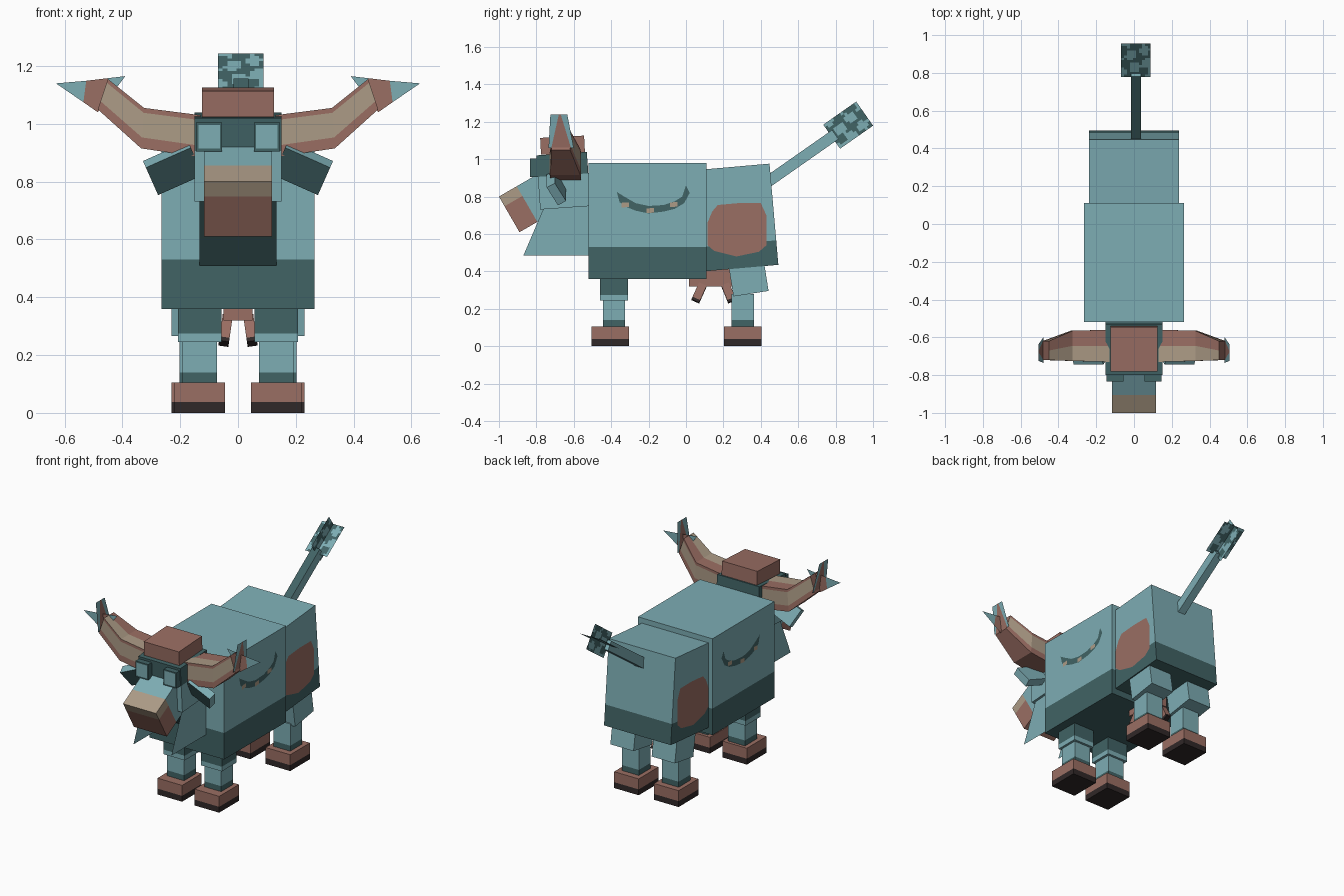
import bpy, bmesh, math
from mathutils import Euler, Matrix, Vector

if "Cube" in bpy.data.objects:
    bpy.data.objects.remove(bpy.data.objects["Cube"])


def srgb(r, g, b):
    return [((c / 255 + 0.055) / 1.055) ** 2.4 for c in (r, g, b)] + [1.0]


MATS = []
for label, rgb in (("light teal", (125, 173, 180)), ("dark teal", (65, 99, 101)),
                   ("reddish brown", (154, 110, 99)), ("horn tan", (172, 155, 134)),
                   ("hoof black", (48, 40, 40))):
    m = bpy.data.materials.new(label)
    m.diffuse_color = srgb(*rgb)
    m.use_nodes = True
    m.node_tree.nodes["Principled BSDF"].inputs["Base Color"].default_value = m.diffuse_color
    MATS.append(m)
LIGHT, DARK, BROWN, TAN, BLACK = range(5)


def finish(name, bm, loc=(0, 0, 0)):
    me = bpy.data.meshes.new(name)
    bm.to_mesh(me)
    bm.free()
    for m in MATS:
        me.materials.append(m)
    ob = bpy.data.objects.new(name, me)
    ob.location = loc
    bpy.context.collection.objects.link(ob)
    return ob


def block(name, center, size, rule=LIGHT, rot=(0, 0, 0), cuts=()):
    """Box with cut lines; rule(position, normal) picks a colour in box space."""
    bm = bmesh.new()
    bmesh.ops.create_cube(bm, size=1)
    bmesh.ops.scale(bm, vec=size, verts=bm.verts)
    for axis, value in cuts:
        normal = Vector((0, 0, 0))
        normal[axis] = 1
        bmesh.ops.bisect_plane(bm, geom=bm.verts[:] + bm.edges[:] + bm.faces[:],
                               plane_co=normal * value, plane_no=normal)
    bm.normal_update()
    for f in bm.faces:
        f.material_index = rule(f.calc_center_median(), f.normal) if callable(rule) else rule
    turn = Euler([math.radians(a) for a in rot]).to_matrix()
    bmesh.ops.rotate(bm, cent=(0, 0, 0), matrix=turn, verts=bm.verts)
    return finish(name, bm, center)


def plate(name, polys):
    """Flat sheet made of (colour, points) polygons."""
    bm = bmesh.new()
    for colour, pts in polys:
        bm.faces.new([bm.verts.new(p) for p in pts]).material_index = colour
    return finish(name, bm)


def below(level, low, high):
    return lambda c, n: low if c.z < level else high


# Torso: front block and tilted rump, both with a dark belly band
block("front_body", (0, -0.205, 0.67), (0.53, 0.63, 0.62), below(-0.14, DARK, LIGHT), cuts=[(2, -0.14)])
block("rump", (0, 0.246, 0.686), (0.475, 0.45, 0.543), below(-0.14, DARK, LIGHT), (5, 0, 0), [(2, -0.14)])

# Head, cap of hair and snout
block("head", (0, -0.655, 0.885), (0.3, 0.27, 0.29), below(0.03, LIGHT, DARK), (4, 0, 0), [(2, 0.03)])
block("hair_cap", (0, -0.66, 1.075), (0.25, 0.235, 0.09), BROWN, (3, 0, 0))


def snout_rule(c, n):
    if c.y > -0.03:
        return LIGHT
    return TAN if c.z > 0.05 else BROWN


block("snout", (0, -0.824, 0.775), (0.235, 0.28, 0.22), snout_rule, (30, 0, 0), [(1, -0.03), (2, 0.05)])

# Throat panel between the two dewlap fins
plate("throat", [(DARK, [(-0.134, -0.74, 0.74), (-0.134, -0.53, 0.51), (0.134, -0.53, 0.51), (0.134, -0.74, 0.74)])])

RIB_TOP = [(-0.37, 0.825), (-0.33, 0.80), (-0.27, 0.765), (-0.20, 0.75), (-0.12, 0.755),
           (-0.06, 0.775), (-0.02, 0.80), (0.0, 0.86)]
RIB_LOW = [(-0.355, 0.77), (-0.32, 0.745), (-0.27, 0.725), (-0.20, 0.71), (-0.12, 0.72),
           (-0.06, 0.735), (-0.01, 0.765), (0.02, 0.82)]

for s in (-1, 1):
    side = "right" if s > 0 else "left"

    # Dewlap fin
    plate(side + "_dewlap", [(LIGHT, [(s * 0.135, y, z) for y, z in
          ((-0.76, 0.74), (-0.87, 0.484), (-0.52, 0.484), (-0.52, 0.75))])])

    # Eye: dark box with a light front inset
    block(side + "_eye", (s * 0.1, -0.805, 0.955), (0.09, 0.06, 0.1),
          lambda c, n: LIGHT if n.y < -0.5 and abs(c.x) < 0.03 and abs(c.z) < 0.03 else DARK,
          cuts=[(0, -0.037), (0, 0.037), (2, -0.041), (2, 0.041)])

    # Ear drooping outward, dark inside
    block(side + "_ear", (s * 0.225, -0.693, 0.847), (0.17, 0.05, 0.12),
          lambda c, n: DARK if n.y < -0.5 else LIGHT, (30, s * 24, 0))

    # Horn: rings of (bottom xz, top xz, front y, back y), brown along the edges
    rings = [((0.13, 0.885), (0.13, 1.03), -0.73, -0.56),
             ((0.335, 0.915), (0.325, 1.055), -0.725, -0.565),
             ((0.485, 1.05), (0.45, 1.155), -0.72, -0.62)]
    bm = bmesh.new()
    loops = []
    for bot, top, y0, y1 in rings:
        b, t = Vector((s * bot[0], 0, bot[1])), Vector((s * top[0], 0, top[1]))
        pts = [(f, y0) for f in (0, 0.27, 0.88, 1)] + [(1, y0 + (y1 - y0) * 0.5)]
        pts += [(f, y1) for f in (1, 0.88, 0.27, 0)]
        loops.append([bm.verts.new(b.lerp(t, f) + Vector((0, y, 0))) for f, y in pts])
    tan_strips = (1, 3, 6)
    for a, b in zip(loops, loops[1:]):
        for i in range(9):
            j = (i + 1) % 9
            f = bm.faces.new((a[i], a[j], b[j], b[i]))
            f.material_index = TAN if i in tan_strips else BROWN
    for ring in (loops[0], loops[-1]):
        bm.faces.new(ring).material_index = BROWN
    bmesh.ops.recalc_face_normals(bm, faces=bm.faces)
    finish(side + "_horn", bm)

    # Horn tip: two crossing sheets
    def sheet(pts):
        return [(s * x, -0.67, z) for x, z in pts]
    plate(side + "_horn_tip_across", [
        (LIGHT, sheet([(0.63, 1.14), (0.525, 1.149), (0.535, 1.075)])),
        (BROWN, sheet([(0.535, 1.075), (0.525, 1.149), (0.45, 1.158), (0.446, 1.091), (0.485, 1.04)])),
        (LIGHT, sheet([(0.45, 1.158), (0.39, 1.165), (0.446, 1.091)]))])

    def upright(pts):
        return [(s * (0.48 + (z - 1.06) * 0.135), y, z) for y, z in pts]
    plate(side + "_horn_tip_upright", [
        (LIGHT, upright([(-0.725, 1.24), (-0.68, 1.24), (-0.72, 1.06), (-0.735, 1.06)])),
        (BROWN, upright([(-0.68, 1.24), (-0.67, 1.24), (-0.615, 1.06), (-0.72, 1.06)])),
        (LIGHT, upright([(-0.67, 1.24), (-0.635, 1.24), (-0.60, 1.06), (-0.615, 1.06)]))])

    # Curved flank marking with tan flecks
    x = s * 0.267
    strips = [(DARK, [(x, *RIB_TOP[i]), (x, *RIB_TOP[i + 1]), (x, *RIB_LOW[i + 1]), (x, *RIB_LOW[i])])
              for i in range(len(RIB_TOP) - 1)]
    for y, z in ((-0.325, 0.755), (-0.19, 0.725), (-0.065, 0.757)):
        strips.append((TAN, [(s * 0.269, y + dy, z + dz) for dy, dz in
                             ((-0.02, -0.014), (0.02, -0.01), (0.02, 0.014), (-0.02, 0.012))]))
    plate(side + "_flank_mark", strips)

    # Brown haunch patch
    plate(side + "_haunch_patch", [(BROWN, [(s * 0.24, y, z) for y, z in (
        (0.115, 0.66), (0.14, 0.72), (0.17, 0.755), (0.28, 0.765), (0.40, 0.765), (0.43, 0.70),
        (0.43, 0.54), (0.39, 0.505), (0.27, 0.48), (0.15, 0.51), (0.115, 0.54))])])

    # Legs and hooves
    for end, y, px in (("front", -0.385, 0.132), ("hind", 0.303, 0.142)):
        name = side + "_" + end
        if end == "front":
            block(name + "_upper_leg", (s * px, y, 0.315), (0.15, 0.15, 0.14),
                  below(-0.04, LIGHT, DARK), cuts=[(2, -0.04)])
        else:
            block(name + "_upper_leg", (s * 0.147, 0.335, 0.36), (0.165, 0.19, 0.16), LIGHT, (9, 0, 0))
        block(name + "_lower_leg", (s * px, y, 0.185), (0.12, 0.12, 0.19),
              below(-0.045, DARK, LIGHT), cuts=[(2, -0.045)])
        block(name + "_hoof", (s * px, y - 0.02 if end == "front" else y, 0.0525), (0.175, 0.2, 0.105),
              lambda c, n: BLACK if c.z < -0.015 or n.z < -0.5 else BROWN, cuts=[(2, -0.015)])

    # Teats with black tips
    for end, y, tilt in (("front", 0.07, -24), ("hind", 0.228, 22)):
        block(side + "_" + end + "_teat", (s * 0.043, y, 0.285), (0.035, 0.045, 0.1),
              below(-0.035, BLACK, BROWN), (tilt, s * -8, 0), [(2, -0.035)])

# Udder
block("udder", (0, 0.13, 0.37), (0.1, 0.23, 0.1), BROWN)

# Tail and its crossed tuft sheets with dark swirls
block("tail", (0.01, 0.61, 1.0), (0.052, 0.46, 0.06), lambda c, n: DARK if n.z > 0.5 else LIGHT, (35, 0, 0))
for name, roll in (("tail_tuft_flat", 0), ("tail_tuft_upright", 90)):
    bm = bmesh.new()
    bmesh.ops.create_grid(bm, x_segments=10, y_segments=14, size=0.5)
    for f in bm.faces:
        c = f.calc_center_median()
        f.material_index = DARK if math.sin(13 * c.x + 4 * c.y) + math.cos(15 * c.y - 5 * c.x) > 0.0 else LIGHT
    bmesh.ops.scale(bm, vec=(0.157, 0.215, 1), verts=bm.verts)
    turn = Matrix.Rotation(math.radians(35), 3, 'X') @ Matrix.Rotation(math.radians(roll), 3, 'Y')
    bmesh.ops.rotate(bm, cent=(0, 0, 0), matrix=turn, verts=bm.verts)
    finish(name, bm, (0.01, 0.867, 1.182))
